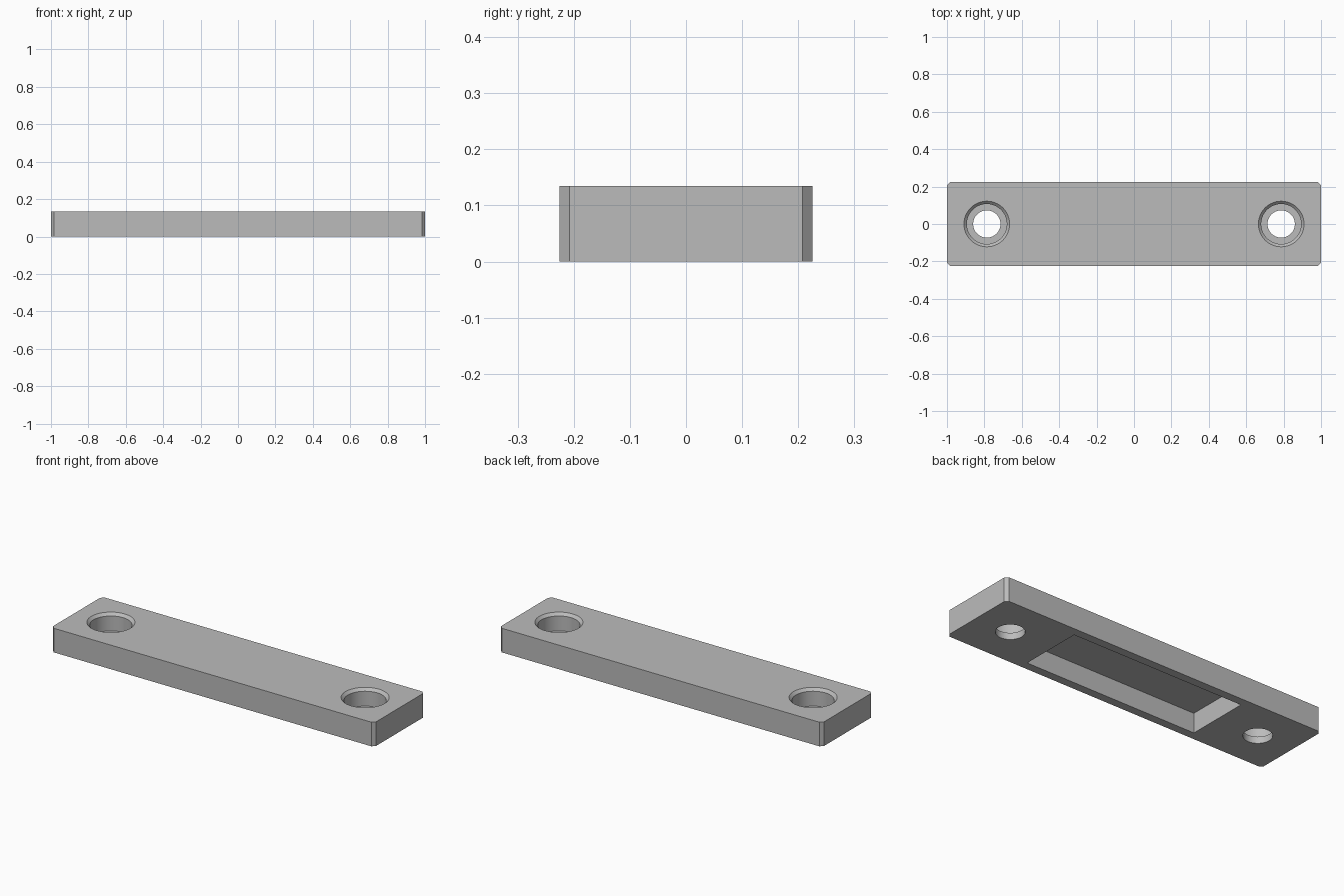
import bpy
import bmesh
from math import cos, sin, radians, tau

LENGTH, WIDTH, HEIGHT = 2.0, 0.45, 0.135
CORNER = 0.017
HOLE_X = 0.787
SIDES = 64

cube = bpy.data.objects.get("Cube")
if cube:
    bpy.data.objects.remove(cube, do_unlink=True)

grey = bpy.data.materials.new("light grey")
grey.use_nodes = True
colour = (0.5, 0.5, 0.5, 1)
grey.diffuse_color = colour
grey.node_tree.nodes["Principled BSDF"].inputs["Base Color"].default_value = colour


def make_object(name, bm):
    bmesh.ops.recalc_face_normals(bm, faces=bm.faces)
    mesh = bpy.data.meshes.new(name)
    bm.to_mesh(mesh)
    bm.free()
    mesh.materials.append(grey)
    obj = bpy.data.objects.new(name, mesh)
    bpy.context.collection.objects.link(obj)
    return obj


def box(name, size, z_low, corner=0):
    bm = bmesh.new()
    bmesh.ops.create_cube(bm, size=1)
    for v in bm.verts:
        v.co = (v.co.x * size[0], v.co.y * size[1], z_low + (v.co.z + 0.5) * size[2])
    if corner:
        upright = [e for e in bm.edges
                   if abs(e.verts[0].co.z - e.verts[1].co.z) > 0.01]
        bmesh.ops.bevel(bm, geom=upright, offset=corner, segments=1, affect='EDGES')
    return make_object(name, bm)


def turned(name, x, profile):
    # Solid of revolution from (radius, height) pairs, capped at both ends
    bm = bmesh.new()
    rings = [[bm.verts.new((x + r * cos(tau * i / SIDES), r * sin(tau * i / SIDES), z))
              for i in range(SIDES)] for r, z in profile]
    for low, high in zip(rings, rings[1:]):
        for i in range(SIDES):
            j = (i + 1) % SIDES
            bm.faces.new((low[i], low[j], high[j], high[i]))
    bm.faces.new(rings[0])
    bm.faces.new(rings[-1])
    return make_object(name, bm)


# Flat bar with trimmed upright corners
bar = box("mounting_bar", (LENGTH, WIDTH, HEIGHT), 0, CORNER)

# Pocket open at the underside
cutters = [box("pocket_cutter", (1.06, 0.356, 0.16), -0.05)]

# Counterbored screw holes with a chamfered rim
screw_profile = [(0.073, -0.05), (0.073, 0.037), (0.107, 0.037),
                 (0.107, HEIGHT - 0.015), (0.122, HEIGHT), (0.122, HEIGHT + 0.05)]
for side, label in ((-1, "right"), (1, "left")):
    cutters.append(turned(label + "_hole_cutter", side * HOLE_X, screw_profile))

bpy.ops.object.select_all(action='DESELECT')
bpy.context.view_layer.objects.active = bar
bar.select_set(True)
for cutter in cutters:
    cutter.hide_render = True
    mod = bar.modifiers.new(cutter.name, 'BOOLEAN')
    mod.operation = 'DIFFERENCE'
    mod.solver = 'EXACT'
    mod.object = cutter
    bpy.ops.object.modifier_apply(modifier=mod.name)
    bpy.data.objects.remove(cutter, do_unlink=True)

bpy.ops.object.shade_smooth_by_angle(angle=radians(30))
